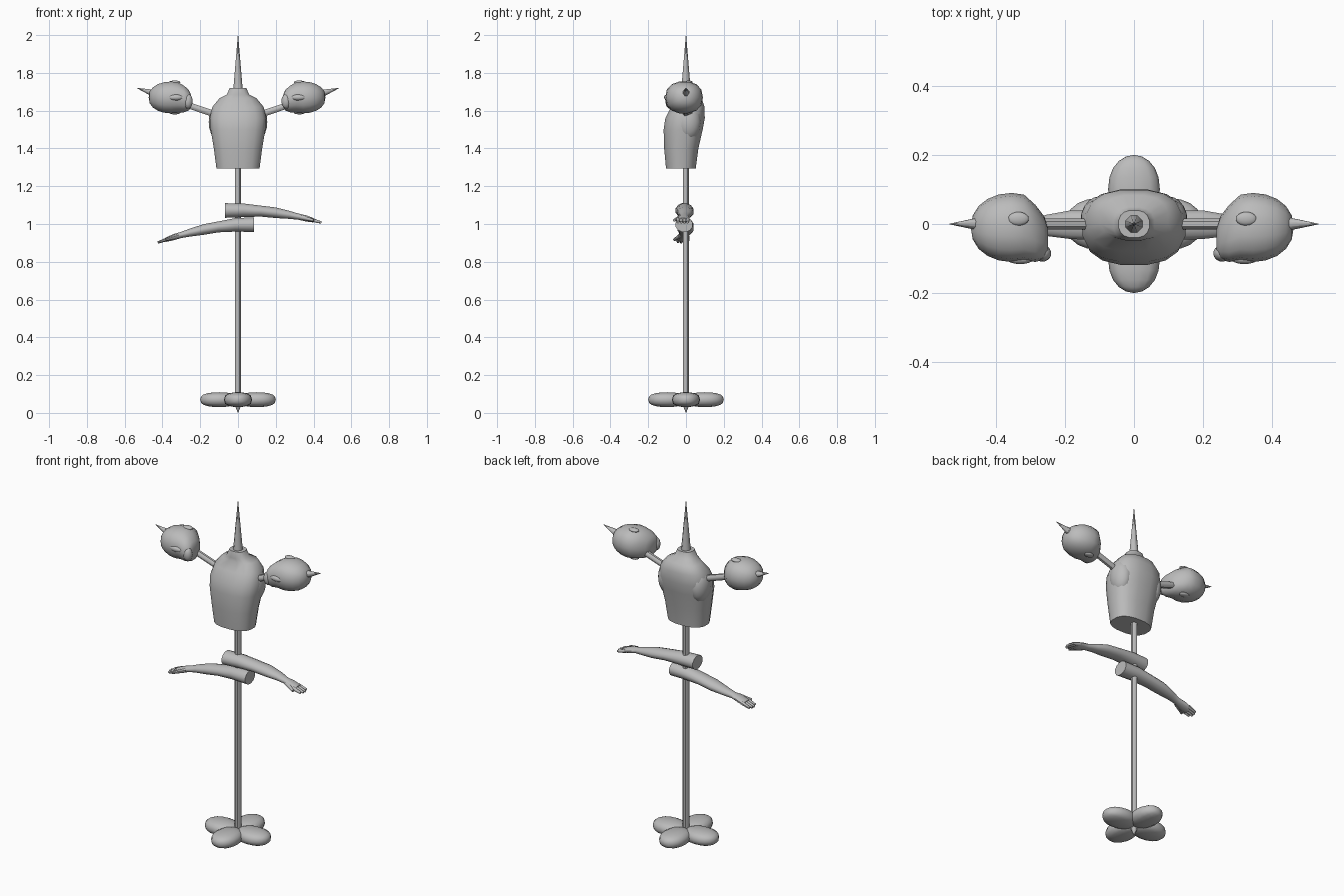
import bpy
import bmesh
import math
from mathutils import Matrix, Vector

cube = bpy.data.objects.get("Cube")
if cube:
    bpy.data.objects.remove(cube)

GREY = (0.5, 0.5, 0.5, 1)
stone = bpy.data.materials.new("plain_grey")
stone.use_nodes = True
stone.diffuse_color = GREY
stone.node_tree.nodes["Principled BSDF"].inputs["Base Color"].default_value = GREY


def finish(name, bm, place, angle):
    """Place the vertices, then turn the mesh into a smooth grey object."""
    for vert in bm.verts:
        vert.co = place(vert.co.copy())
    bmesh.ops.recalc_face_normals(bm, faces=bm.faces)
    mesh = bpy.data.meshes.new(name)
    bm.to_mesh(mesh)
    bm.free()
    mesh.materials.append(stone)
    part = bpy.data.objects.new(name, mesh)
    bpy.context.collection.objects.link(part)
    bpy.ops.object.select_all(action="DESELECT")
    part.select_set(True)
    bpy.context.view_layer.objects.active = part
    bpy.ops.object.shade_smooth_by_angle(angle=math.radians(angle))


def keep(point):
    return point


def rounded(value, power):
    return math.copysign(abs(value) ** power, value)


def loft(name, rings, sides, power=1, place=keep):
    """Skin capped oval rings, each given as height, width, depth and forward shift."""
    bm = bmesh.new()
    loops = []
    for height, width, depth, shift in rings:
        loop = []
        for i in range(sides):
            turn = math.tau * (i + 0.5) / sides
            across = rounded(math.cos(turn), power) * width
            along = rounded(math.sin(turn), power) * depth
            loop.append(bm.verts.new((across, along - shift, height)))
        loops.append(loop)
    for low, high in zip(loops, loops[1:]):
        for i in range(sides):
            j = (i + 1) % sides
            bm.faces.new((low[i], low[j], high[j], high[i]))
    bm.faces.new(loops[0])
    bm.faces.new(reversed(loops[-1]))
    finish(name, bm, place, 45)


def blob(name, centre, size, place=keep, shape=keep):
    """Rounded lump whose unit sphere can be reshaped by a rule."""
    bm = bmesh.new()
    bmesh.ops.create_uvsphere(bm, u_segments=14, v_segments=10, radius=1,
                              matrix=Matrix.Rotation(math.pi / 2, 4, "Y"))
    centre, size = Vector(centre), Vector(size)
    finish(name, bm, lambda p: place(centre + shape(p) * size), 60)


def rod(name, start, end, start_radius, end_radius, place=keep):
    """Straight tapered bar between two points."""
    start, end = Vector(start), Vector(end)
    turn = (end - start).to_track_quat("Z", "Y")
    length = (end - start).length
    rings = [(0, start_radius, start_radius, 0), (length, end_radius, end_radius, 0)]
    loft(name, rings, 8, place=lambda p: place(start + turn @ p))


# Upright pole with sharpened ends
pole, point = 0.018, 0.001
rod("main_pole", (0, 0, 0.04), (0, 0, 1.73), pole, pole)
rod("pole_foot_point", (0, 0, 0.04), (0, 0, 0), pole, point)
rod("top_spike", (0, 0, 1.7), (0, 0, 2), 0.028, point)


# Four flattened base stones around the pole
def stone_shape(p):
    """Flatten the top and bottom, and blunt the tips."""
    return Vector((rounded(p.x, 0.9), p.y, rounded(p.z, 0.7)))


for k in range(4):
    spin = Matrix.Rotation(k * math.pi / 2, 3, "Z")
    blob(f"base_stone_{k}", (0.1, 0, 0.07), (0.1, 0.075, 0.04),
         place=lambda p, spin=spin: spin @ p, shape=stone_shape)

# Torso with sloping shoulders and neck stump
loft("torso", [
    (1.295, 0.116, 0.08, 0.027),
    (1.4, 0.13, 0.092, 0.025),
    (1.5, 0.147, 0.105, 0.015),
    (1.56, 0.152, 0.106, 0.005),
    (1.62, 0.138, 0.09, -0.01),
    (1.665, 0.1, 0.066, -0.018),
    (1.685, 0.06, 0.05, 0),
    (1.72, 0.045, 0.04, 0)], 16, power=0.8)


def head_shape(p):
    """Cut the neck end flat, square the cheeks, and swing the jaw forward."""
    neck = max(0, -p.x - 0.3)
    inner = max(p.x, -0.9)
    return Vector((inner, rounded(p.y, 0.9) - neck * 0.6, rounded(p.z, 0.85) - neck / 3))


def arm_point(reach, across=0, lift=0):
    """Point beside the drooping centre line of an arm."""
    return Vector((reach, across, 1.073 - reach * reach / 3 + lift))


for side, flip in (("left", 1), ("right", -1)):
    def mirror(p, flip=flip):
        return Vector((p.x * flip, p.y, p.z))

    # Heads sit a little further out on the right
    def head_place(p, flip=flip):
        outward = 0.01 if flip < 0 else 0
        return Vector(((p.x + outward) * flip, p.y, p.z))

    # The right arm crosses lower and droops more
    def arm_place(p, flip=flip):
        if flip > 0:
            return p
        return Vector((0.017 - p.x, p.y, p.z - 0.075 - 0.07 * max(0, p.x)))

    # Cut shoulder, cross bar and spike
    blob(f"{side}_shoulder_stump", (0.1, 0.01, 1.54), (0.055, 0.07, 0.1), mirror)
    rod(f"{side}_cross_bar", (0, 0, 1.54), (0.46, 0, 1.695), pole, pole, mirror)
    rod(f"{side}_head_spike", (0.44, 0, 1.69), (0.535, 0, 1.72), 0.022, point, mirror)

    # Head lying sideways, crown outward and face forward
    blob(f"{side}_head", (0.345, -0.01, 1.67), (0.118, 0.1, 0.086), head_place, head_shape)
    blob(f"{side}_nose", (0.32, -0.1, 1.67), (0.04, 0.016, 0.016), head_place)
    blob(f"{side}_chin", (0.255, -0.085, 1.65), (0.025, 0.024, 0.04), head_place)
    for ear, offset in (("upper", 0.08), ("lower", -0.08)):
        blob(f"{side}_{ear}_ear", (0.325, 0.015, 1.67 + offset), (0.03, 0.02, 0.01), head_place)

    # Severed arm crossing the pole, running from stump to palm
    def along_arm(p, arm_place=arm_place):
        return arm_place(arm_point(p.z, p.y, p.x))

    loft(f"{side}_arm", [
        (-0.068, 0.04, 0.047, 0.01),
        (0.03, 0.037, 0.046, 0.006),
        (0.12, 0.03, 0.044, 0.004),
        (0.2, 0.029, 0.043, 0.002),
        (0.27, 0.022, 0.032, 0.004),
        (0.32, 0.017, 0.023, 0.01),
        (0.36, 0.017, 0.034, 0.014),
        (0.4, 0.012, 0.034, 0.016)], 12, place=along_arm)

    # Four fingers and a thumb
    for f in range(4):
        across = f * 0.017 - 0.042
        tip = 0.445 - abs(f - 1.5) * 0.007
        rod(f"{side}_finger_{f}", arm_point(0.385, across), arm_point(tip, across),
            0.011, 0.007, arm_place)
    rod(f"{side}_thumb", arm_point(0.335, -0.03), arm_point(0.4, -0.062),
        0.013, 0.007, arm_place)
